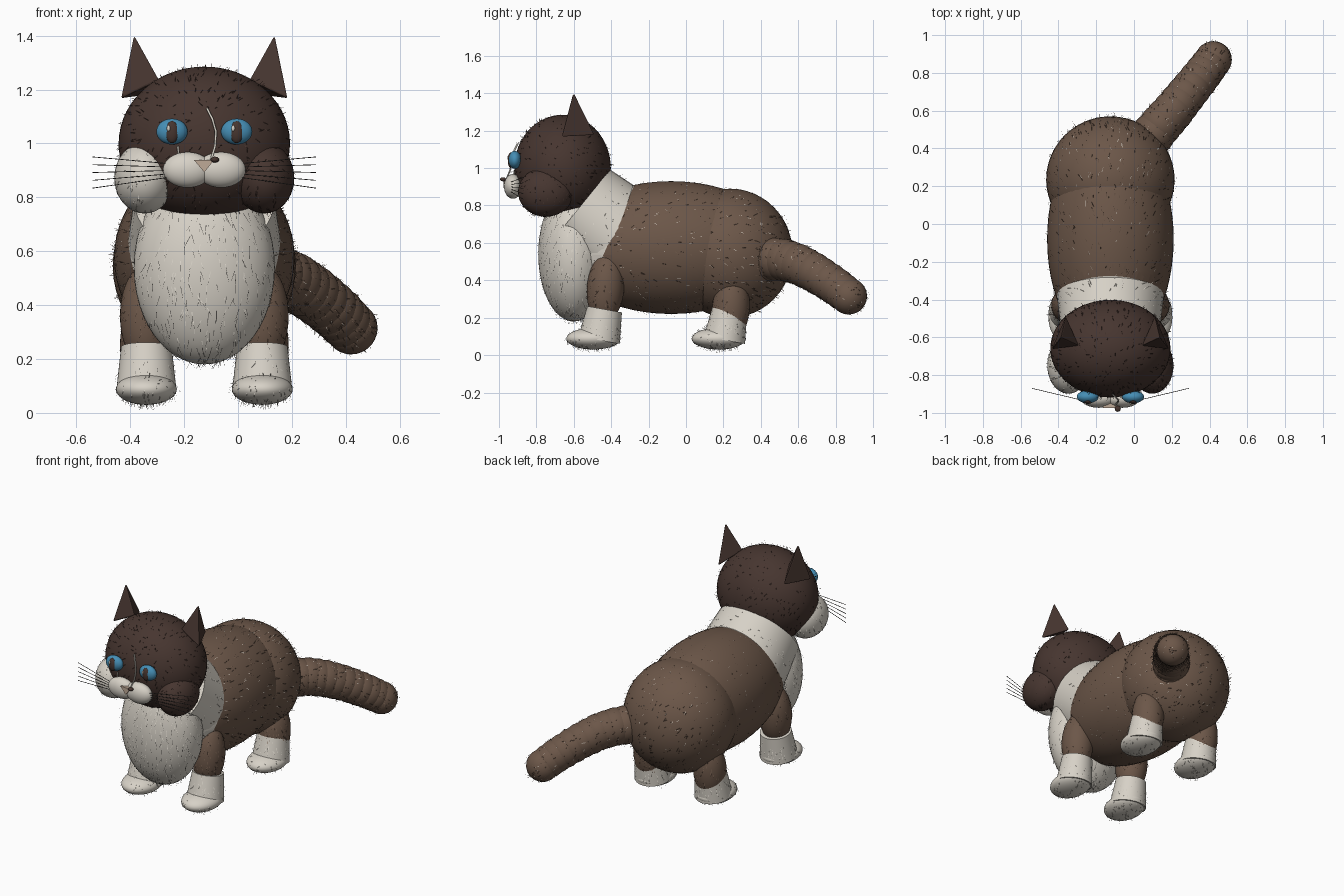
import bpy, bmesh, math, random
from mathutils import Matrix, Vector

random.seed(4)
if "Cube" in bpy.data.objects:
    bpy.data.objects.remove(bpy.data.objects["Cube"])

CX = -0.125  # middle line of the animal
SIDES = (("right", -1), ("left", 1))


def material(name, *rgb):
    m = bpy.data.materials.new(name)
    m.use_nodes = True
    m.diffuse_color = (*rgb, 1)
    bsdf = m.node_tree.nodes["Principled BSDF"]
    bsdf.inputs["Base Color"].default_value = (*rgb, 1)
    bsdf.inputs["Roughness"].default_value = 0.8
    return m


BROWN = material("coat brown", 0.15, 0.095, 0.066)
DARK = material("dark brown", 0.062, 0.036, 0.029)
WHITE = material("warm white", 0.68, 0.64, 0.57)
BLUE = material("eye blue", 0.06, 0.27, 0.46)
TAN = material("nose tan", 0.52, 0.40, 0.31)
GREY = material("whisker grey", 0.07, 0.065, 0.06)


def finish(name, bm, *mats, smooth=True):
    mesh = bpy.data.meshes.new(name)
    for f in bm.faces:
        f.smooth = smooth and len(f.verts) < 5
    bm.to_mesh(mesh)
    bm.free()
    for m in mats:
        mesh.materials.append(m)
    ob = bpy.data.objects.new(name, mesh)
    bpy.context.collection.objects.link(ob)
    return ob


def ball(name, loc, radii, mats, tilt=0, seg=40, cut=None):
    """Ellipsoid; cut = (point, normal) paints the side the normal points to."""
    bm = bmesh.new()
    mat = Matrix.Translation(loc) @ Matrix.Rotation(tilt, 4, "X") @ Matrix.Diagonal((*radii, 1))
    bmesh.ops.create_uvsphere(bm, u_segments=seg, v_segments=seg // 2, radius=1, matrix=mat)
    if cut:
        p, n = Vector(cut[0]), Vector(cut[1])
        bmesh.ops.bisect_plane(bm, geom=bm.verts[:] + bm.edges[:] + bm.faces[:], plane_co=p, plane_no=n)
        for f in bm.faces:
            f.material_index = int((f.calc_center_median() - p).dot(n) > 0)
    return finish(name, bm, *mats)


def tube(name, a, b, ra, rb, mat):
    a, b = Vector(a), Vector(b)
    bm = bmesh.new()
    turn = (b - a).to_track_quat("Z", "Y").to_matrix().to_4x4()
    bmesh.ops.create_cone(bm, cap_ends=True, segments=40, radius1=ra, radius2=rb,
                          depth=(b - a).length, matrix=Matrix.Translation((a + b) / 2) @ turn)
    return finish(name, bm, mat)


def strands(name, paths, r, mat):
    cu = bpy.data.curves.new(name, "CURVE")
    cu.dimensions = "3D"
    cu.bevel_depth = r
    cu.bevel_resolution = 1
    for pts in paths:
        s = cu.splines.new("POLY")
        s.points.add(len(pts) - 1)
        for sp, p in zip(s.points, pts):
            sp.co = (*p, 1)
    cu.materials.append(mat)
    bpy.context.collection.objects.link(bpy.data.objects.new(name, cu))


def fur(ob, count, length, mat, lean, lift=0.5):
    """Fine tapered hairs scattered over a part."""
    faces = ob.data.polygons[:]
    verts = ob.data.vertices
    bm = bmesh.new()
    for f in random.choices(faces, [f.area for f in faces], k=count):
        w = [random.random() for _ in f.vertices]
        p = sum((verts[i].co * k for i, k in zip(f.vertices, w)), Vector()) / sum(w)
        n = f.normal
        jitter = Vector([random.uniform(-0.4, 0.4) for _ in range(3)])
        flow = Vector(lean) + jitter
        flow -= n * flow.dot(n)
        d = (n * lift + flow).normalized()
        side = d.cross(n).normalized() * 0.0014
        tip = p + d * length * random.uniform(0.5, 1)
        bm.faces.new([bm.verts.new(v) for v in (p - side, p + side, tip)])
    finish(ob.name + "_hair", bm, mat, smooth=False)


BACK, DOWN = (0, 0.8, -0.2), (0, 0, -1)

# Torso with white front, hindquarters, neck and bib
torso = ball("torso", (CX, -0.08, 0.575), (0.335, 0.6, 0.355), (BROWN, WHITE), seg=56,
             cut=((CX, -0.28, 0.9), (0, -0.9, 0.4)))
rump = ball("hindquarters", (CX, 0.235, 0.545), (0.34, 0.335, 0.345), (BROWN,), seg=48)
neck = tube("neck", (CX, -0.36, 0.62), (CX, -0.57, 0.79), 0.285, 0.26, WHITE)
bib = ball("bib", (CX, -0.6, 0.54), (0.262, 0.19, 0.36), (WHITE,), seg=48)
for part, n in ((torso, 700), (rump, 700)):
    fur(part, n, 0.04, BROWN, BACK)
    fur(part, n // 3, 0.035, WHITE, BACK, 0.25)
fur(neck, 200, 0.04, WHITE, DOWN)
fur(bib, 500, 0.05, WHITE, DOWN, 0.3)
fur(bib, 300, 0.06, GREY, DOWN, 0.15)

# Legs with white socks and paws
for place, y in (("front", -0.445), ("rear", 0.225)):
    top = 0.36 if place == "front" else 0.25
    for side, s in SIDES:
        x = CX + s * 0.215
        leg = ball(f"{place}_{side}_leg", (x, y + 0.015, top), (0.098, 0.1, 0.19), (BROWN,), tilt=-0.08)
        sock = tube(f"{place}_{side}_sock", (x, y - 0.02, 0.08), (x, y + 0.01, 0.245), 0.112, 0.094, WHITE)
        paw = ball(f"{place}_{side}_paw", (x, y - 0.05, 0.088), (0.113, 0.145, 0.058), (WHITE,))
        fur(leg, 150, 0.035, BROWN, DOWN)
        fur(sock, 90, 0.035, WHITE, DOWN)
        fur(paw, 120, 0.03, WHITE, DOWN)

# Tail: overlapping rounded rings along a drooping path
path = [Vector(p) for p in ((0.02, 0.37, 0.5), (0.12, 0.5, 0.515), (0.2, 0.59, 0.49),
                            (0.28, 0.69, 0.44), (0.36, 0.79, 0.375), (0.42, 0.87, 0.315))]
RINGS = 13
for i in range(RINGS):
    t = i / (RINGS - 1) * (len(path) - 1)
    k = min(int(t), len(path) - 2)
    r = 0.118 - 0.02 * i / (RINGS - 1)
    ring = ball(f"tail_ring_{i + 1}", path[k].lerp(path[k + 1], t - k), (r, r, r), (BROWN,), seg=28)
    fur(ring, 90, 0.03, BROWN, (0.4, 0.6, -0.4))
    fur(ring, 20, 0.03, WHITE, (0.4, 0.6, -0.4), 0.25)

# Head and cheeks, one cheek white
head = ball("head", (CX, -0.66, 1.0), (0.318, 0.258, 0.285), (DARK,), seg=56)
fur(head, 700, 0.03, DARK, (0, 0.5, -0.3))
for side, s in SIDES:
    coat = WHITE if s < 0 else DARK
    cheek = ball(f"{side}_cheek", (CX + s * 0.222, -0.75, 0.872), (0.112, 0.148, 0.132), (coat,))
    fur(cheek, 180, 0.03, coat, DOWN)

    # Ear: three-sided pyramid with softened edges
    bm = bmesh.new()
    base = ((0.312, -0.665, 1.165), (0.165, -0.645, 1.235), (0.235, -0.485, 1.175))
    a, b, c, tip = [bm.verts.new((CX + s * x, y, z)) for x, y, z in base + ((0.262, -0.6, 1.41),)]
    for tri in ((a, b, tip), (b, c, tip), (c, a, tip), (c, b, a)):
        bm.faces.new(tri)
    bmesh.ops.recalc_face_normals(bm, faces=bm.faces)
    bmesh.ops.bevel(bm, geom=bm.edges[:], offset=0.008, segments=2, affect="EDGES", profile=0.5)
    finish(f"{side}_ear", bm, DARK, smooth=False)

    # Eye, pupil and glint
    ex = CX + s * 0.12
    ball(f"{side}_eye", (ex, -0.915, 1.044), (0.058, 0.034, 0.048), (BLUE,), seg=32)
    ball(f"{side}_pupil", (ex, -0.937, 1.042), (0.025, 0.016, 0.041), (DARK,), seg=24)
    ball(f"{side}_glint", (ex - 0.013, -0.951, 1.056), (0.007, 0.004, 0.011), (WHITE,), seg=12)

    # Muzzle pad and whiskers
    ball(f"{side}_muzzle", (CX + s * 0.062, -0.925, 0.902), (0.092, 0.048, 0.066), (WHITE,), seg=32)
    strands(f"{side}_whiskers",
            [[(CX + s * 0.12, -0.94, 0.9 + 0.012 * i), (CX + s * 0.415, -0.87, 0.892 + 0.029 * i)]
             for i in range(-2, 3)], 0.0016, GREY)

# Nose: inverted triangle, with a small dark bead beside it
bm = bmesh.new()
front = [bm.verts.new((CX + x, -0.975, z)) for x, z in ((-0.038, 0.938), (0.0, 0.893), (0.036, 0.938))]
face = bm.faces.new(front)
grown = bmesh.ops.extrude_face_region(bm, geom=[face])
bmesh.ops.translate(bm, vec=(0, 0.05, 0), verts=[v for v in grown["geom"] if isinstance(v, bmesh.types.BMVert)])
bmesh.ops.recalc_face_normals(bm, faces=bm.faces)
finish("nose", bm, TAN, smooth=False)
ball("nose_bead", (-0.086, -0.978, 0.94), (0.016, 0.016, 0.011), (DARK,), seg=16)

# Pale strands on the face
strands("brow_strand", [[(-0.115, -0.9, 1.13), (-0.095, -0.92, 1.09), (-0.082, -0.93, 1.045),
                         (-0.085, -0.94, 0.99), (-0.1, -0.96, 0.94)]], 0.0045, WHITE)
strands("cheek_strand", [[(-0.223, -0.915, 0.99), (-0.22, -0.925, 0.95)]], 0.004, WHITE)
